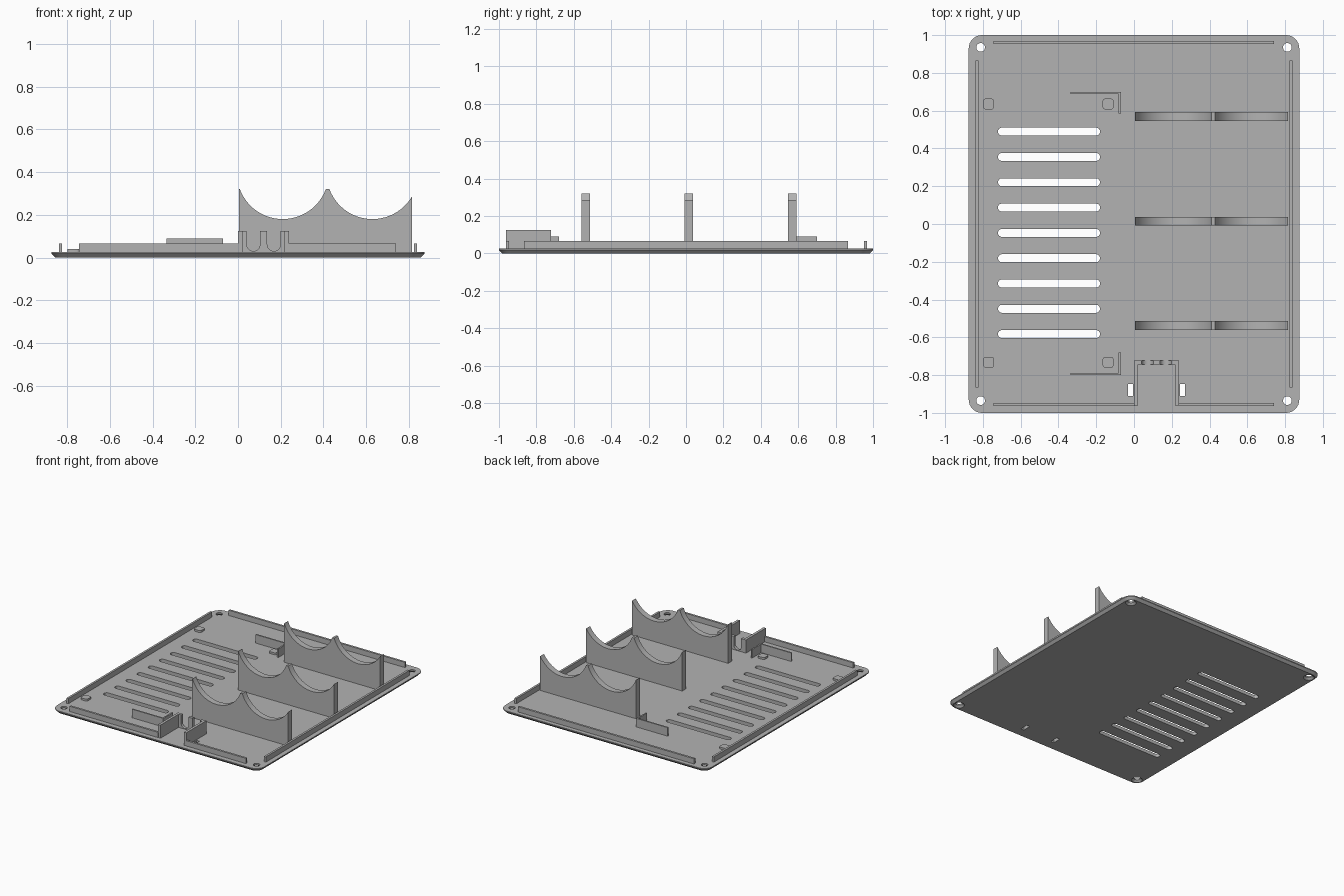
import bpy
import bmesh
from math import sin, cos, pi, asin, sqrt, radians

if "Cube" in bpy.data.objects:
    bpy.data.objects.remove(bpy.data.objects["Cube"], do_unlink=True)

TOP = 0.025            # upper face of the base plate
ROOT = TOP - 0.005     # standing parts sink slightly into the plate

grey = bpy.data.materials.new("grey plastic")
grey.use_nodes = True
COLOUR = (0.45, 0.45, 0.45, 1)
grey.diffuse_color = COLOUR
grey.node_tree.nodes["Principled BSDF"].inputs["Base Color"].default_value = COLOUR


def loft(name, rings):
    """Closed solid through matching rings of 3D points."""
    bm = bmesh.new()
    loops = [[bm.verts.new(p) for p in ring] for ring in rings]
    n = len(loops[0])
    for a, b in zip(loops, loops[1:]):
        for i in range(n):
            j = (i + 1) % n
            bm.faces.new((a[i], a[j], b[j], b[i]))
    bm.faces.new(loops[0][::-1])
    bm.faces.new(loops[-1])
    bmesh.ops.recalc_face_normals(bm, faces=bm.faces)
    mesh = bpy.data.meshes.new(name)
    bm.to_mesh(mesh)
    bm.free()
    obj = bpy.data.objects.new(name, mesh)
    bpy.context.collection.objects.link(obj)
    mesh.materials.append(grey)
    return obj


def rounded(cx, cy, w, d, r, steps=8):
    """Rounded rectangle outline in plan."""
    pts = []
    for q, (sx, sy) in enumerate(((1, 1), (-1, 1), (-1, -1), (1, -1))):
        for k in range(steps + 1):
            a = (q + k / steps) * pi / 2
            pts.append((cx + sx * (w / 2 - r) + r * cos(a),
                        cy + sy * (d / 2 - r) + r * sin(a)))
    return pts


def prism(name, outline, z0, z1):
    return loft(name, [[(x, y, z) for x, y in outline] for z in (z0, z1)])


def wall(name, profile, y0, y1):
    """Extrude an x-z profile along y."""
    return loft(name, [[(x, y, z) for x, z in profile] for y in (y0, y1)])


def box(name, x0, x1, y0, y1, z1, z0=ROOT):
    return prism(name, [(x0, y0), (x1, y0), (x1, y1), (x0, y1)], z0, z1)


def arc(cx, cz, r, a0, a1, steps=24):
    return [(cx + r * cos(a0 + (a1 - a0) * k / steps),
             cz + r * sin(a0 + (a1 - a0) * k / steps)) for k in range(steps + 1)]


# Base plate with bevelled underside
CH = 0.018
plate = loft("base_plate", [
    [(x, y, z) for x, y in rounded(0, 0, 1.75 - 2 * c, 2 - 2 * c, 0.07 - c)]
    for c, z in ((CH, 0), (0, CH), (0, TOP))])

# Cutters: vent slots, strap slots and countersunk screw holes
cutters = []
for i in range(9):
    cutters.append(prism("vent_cutter", rounded(-0.45, 0.489 - 0.134 * i, 0.54, 0.042, 0.0205), -0.1, 0.1))
for x in (-0.018, 0.256):
    cutters.append(prism("strap_cutter", rounded(x, -0.878, 0.026, 0.064, 0.001, 1), -0.1, 0.1))
for sx in (-1, 1):
    for sy in (-1, 1):
        cutters.append(loft("screw_cutter", [
            [(sx * 0.812 + r * cos(k * pi / 16), sy * 0.935 + r * sin(k * pi / 16), z) for k in range(32)]
            for r, z in ((0.038, -0.02), (0.038, 0), (0.023, 0.014), (0.023, 0.1))]))
bpy.ops.object.select_all(action='DESELECT')
for c in cutters:
    c.select_set(True)
bpy.context.view_layer.objects.active = cutters[0]
bpy.ops.object.join()
cutter = bpy.context.view_layer.objects.active
cutter.hide_render = True
mod = plate.modifiers.new("openings", 'BOOLEAN')
mod.operation = 'DIFFERENCE'
mod.solver = 'EXACT'
mod.object = cutter
bpy.ops.object.select_all(action='DESELECT')
plate.select_set(True)
bpy.context.view_layer.objects.active = plate
bpy.ops.object.modifier_apply(modifier=mod.name)
bpy.data.objects.remove(cutter, do_unlink=True)

parts = [plate]

# Locating rails around the rim
RAIL = 0.065
for side, sx in (("left", 1), ("right", -1)):
    parts.append(box(side + "_rail", sx * 0.832 - 0.008, sx * 0.832 + 0.008, -0.865, 0.865, RAIL))
for name, x0, x1, y in (("back_rail", -0.745, 0.74, 0.96),
                        ("front_right_rail", -0.745, 0.002, -0.955),
                        ("front_left_rail", 0.238, 0.74, -0.955)):
    parts.append(box(name, x0, x1, y - 0.008, y + 0.008, RAIL))

# Corner brackets and pads for the circuit board
for name, y, s, arm in (("back", 0.7, -1, 0.115), ("front", -0.8, 1, 0.12)):
    t = 0.011
    parts.append(prism(name + "_board_bracket", [
        (-0.335, y), (-0.07, y), (-0.07, y + s * arm), (-0.07 - t, y + s * arm),
        (-0.07 - t, y + s * t), (-0.335, y + s * t)], ROOT, 0.09))
for y in (0.635, -0.732):
    for x in (-0.77, -0.137):
        parts.append(prism("board_pad", rounded(x, y, 0.058, 0.058, 0.015, 5), ROOT, 0.04))

# Double cradles with two round seats each
R, CZ, PEAK, X0, X1 = 0.215, 0.395, 0.32, 0.005, 0.815
half = asin(sqrt(R * R - (CZ - PEAK) ** 2) / R)
end = asin((X1 - 0.63) / R)
profile = [(X0, ROOT), (X0, PEAK)]
profile += arc(0.21, CZ, R, -pi / 2 - half, -pi / 2 + half)
profile += arc(0.63, CZ, R, -pi / 2 - half, -pi / 2 + end)
profile += [(X1, ROOT)]
# keep the first peak inside the end face
profile = [(max(x, X0 + 0.0005 * i) if i in (1, 2) else x, z) for i, (x, z) in enumerate(profile)]
for name, y in (("back", 0.569), ("middle", 0.015), ("front", -0.537)):
    parts.append(wall(name + "_cradle", profile, y - 0.023, y + 0.023))

# Cable inlet: two side walls and a back wall with U-shaped notches
H = 0.125
parts.append(box("inlet_right_wall", 0, 0.02, -0.962, -0.722, H))
parts.append(box("inlet_left_wall", 0.218, 0.238, -0.962, -0.722, H))
profile = [(0.01, ROOT), (0.01, H)]
for x in (0.072, 0.168):
    profile += [(x - 0.031, H)] + arc(x, 0.061, 0.031, pi, 2 * pi, 14) + [(x + 0.031, H)]
profile += [(0.228, H), (0.228, ROOT)]
parts.append(wall("inlet_back_wall", profile, -0.744, -0.722))

# Smooth the curved faces, keep edges sharp
bpy.ops.object.select_all(action='DESELECT')
for p in parts:
    p.select_set(True)
bpy.context.view_layer.objects.active = plate
bpy.ops.object.shade_smooth_by_angle(angle=radians(30))
